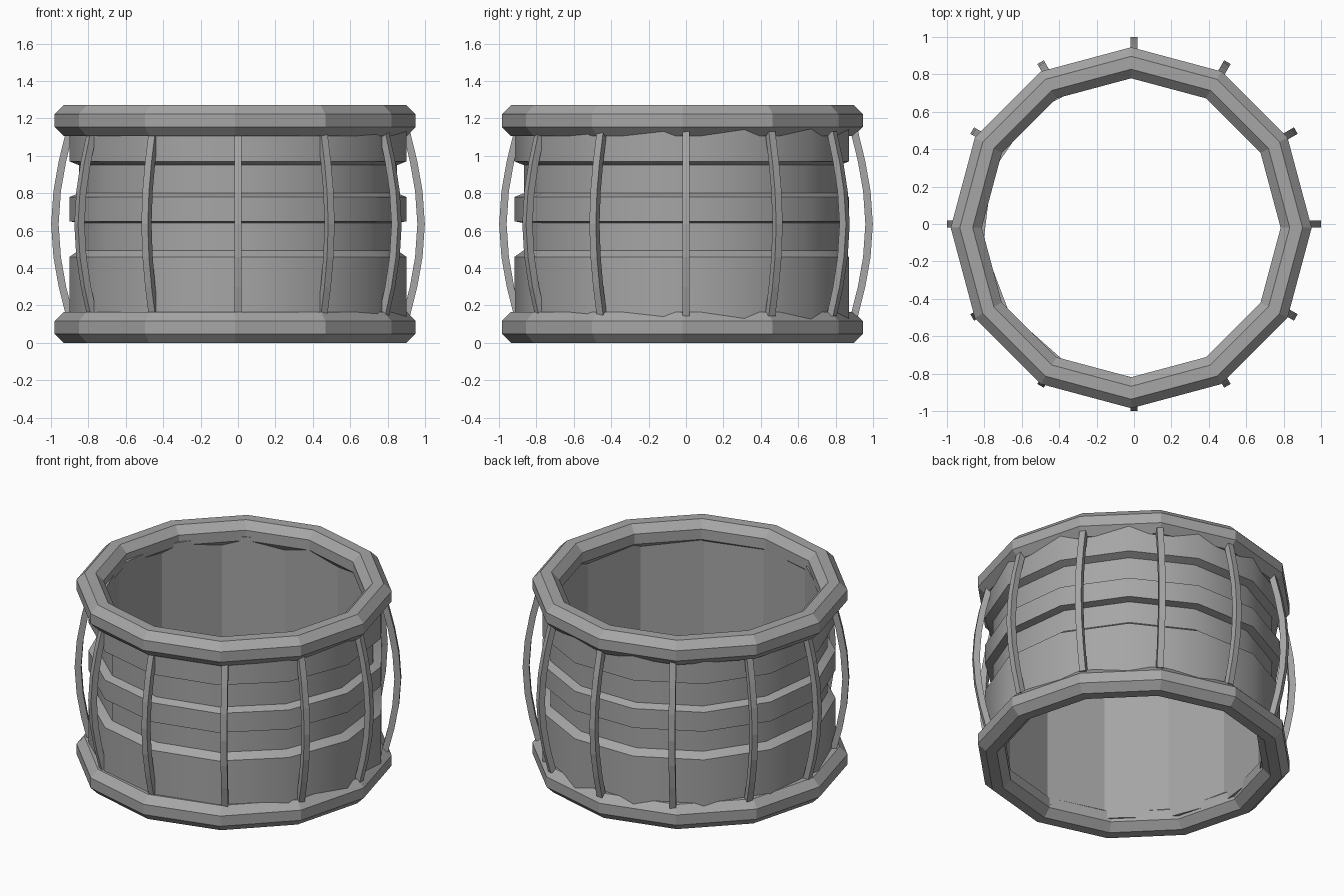
import bpy
import bmesh
from math import cos, sin, pi, radians

cube = bpy.data.objects.get("Cube")
if cube:
    bpy.data.objects.remove(cube, do_unlink=True)

grey = bpy.data.materials.new("plain grey")
grey.use_nodes = True
colour = (0.38, 0.38, 0.38, 1)
grey.diffuse_color = colour
grey.node_tree.nodes["Principled BSDF"].inputs["Base Color"].default_value = colour


def finish(name, bm):
    bmesh.ops.recalc_face_normals(bm, faces=bm.faces)
    mesh = bpy.data.meshes.new(name)
    bm.to_mesh(mesh)
    bm.free()
    mesh.materials.append(grey)
    obj = bpy.data.objects.new(name, mesh)
    bpy.context.collection.objects.link(obj)
    return obj


def revolve(name, profile, sides, start, centre, smooth_from=None):
    """Spin a closed (radius, z) profile into a polygonal hoop."""
    bm = bmesh.new()
    loops = []
    for i in range(sides):
        a = start + 2 * pi * i / sides
        loops.append([bm.verts.new((centre[0] + r * cos(a), centre[1] + r * sin(a), z))
                      for r, z in profile])
    count = len(profile)
    for i in range(sides):
        here, after = loops[i], loops[(i + 1) % sides]
        for j in range(count):
            k = (j + 1) % count
            face = bm.faces.new((here[j], after[j], after[k], here[k]))
            if smooth_from:
                face.smooth = min(profile[j][0], profile[k][0]) > smooth_from
    # Only the upright facet seams stay soft
    for e in bm.edges:
        e.smooth = abs(e.verts[0].co.z - e.verts[1].co.z) > 0.001
    return finish(name, bm)


# Hollow drum wall with two recessed grooves around the outside
outer, groove, inner = 0.907, 0.857, 0.812
wall = [(inner, 0.07), (outer, 0.07), (outer, 0.46), (groove, 0.495),
        (groove, 0.64), (outer, 0.65), (outer, 0.78), (groove, 0.80),
        (groove, 0.95), (outer, 0.97), (outer, 1.18), (inner, 1.18)]
revolve("drum_wall", wall, 13, -pi / 2, (0, -0.01), smooth_from=0.83)

# Thick octagonal-section hoops at the bottom and top
for name, height in (("bottom_hoop", 0.083), ("top_hoop", 1.188)):
    tube = 0.083 / cos(pi / 8)
    section = [(0.882 + tube * cos((j + 0.5) * pi / 4),
                height + tube * sin((j + 0.5) * pi / 4)) for j in range(8)]
    revolve(name, section, 12, 0, (-0.015, -0.02))

# Bowed rods between the hoops
bow = [(0.900, 0.145), (0.939, 0.30), (0.967, 0.46), (0.979, 0.635),
       (0.967, 0.81), (0.939, 0.97), (0.900, 1.13)]
half = 0.02
for i in range(12):
    a = radians(30 * i)
    bm = bmesh.new()
    rings = []
    for r, z in bow:
        tilt = (z - 0.635) * 0.02
        corners = ((-half, -half), (half, -half), (half, half), (-half, half))
        rings.append([bm.verts.new(((r + u) * cos(a) - v * sin(a),
                                    (r + u) * sin(a) + v * cos(a),
                                    z + u * tilt)) for u, v in corners])
    for low, high in zip(rings, rings[1:]):
        for j in range(4):
            k = (j + 1) % 4
            bm.faces.new((low[j], low[k], high[k], high[j]))
    bm.faces.new(rings[0])
    bm.faces.new(rings[-1])
    finish(f"rod_{i + 1}", bm)
